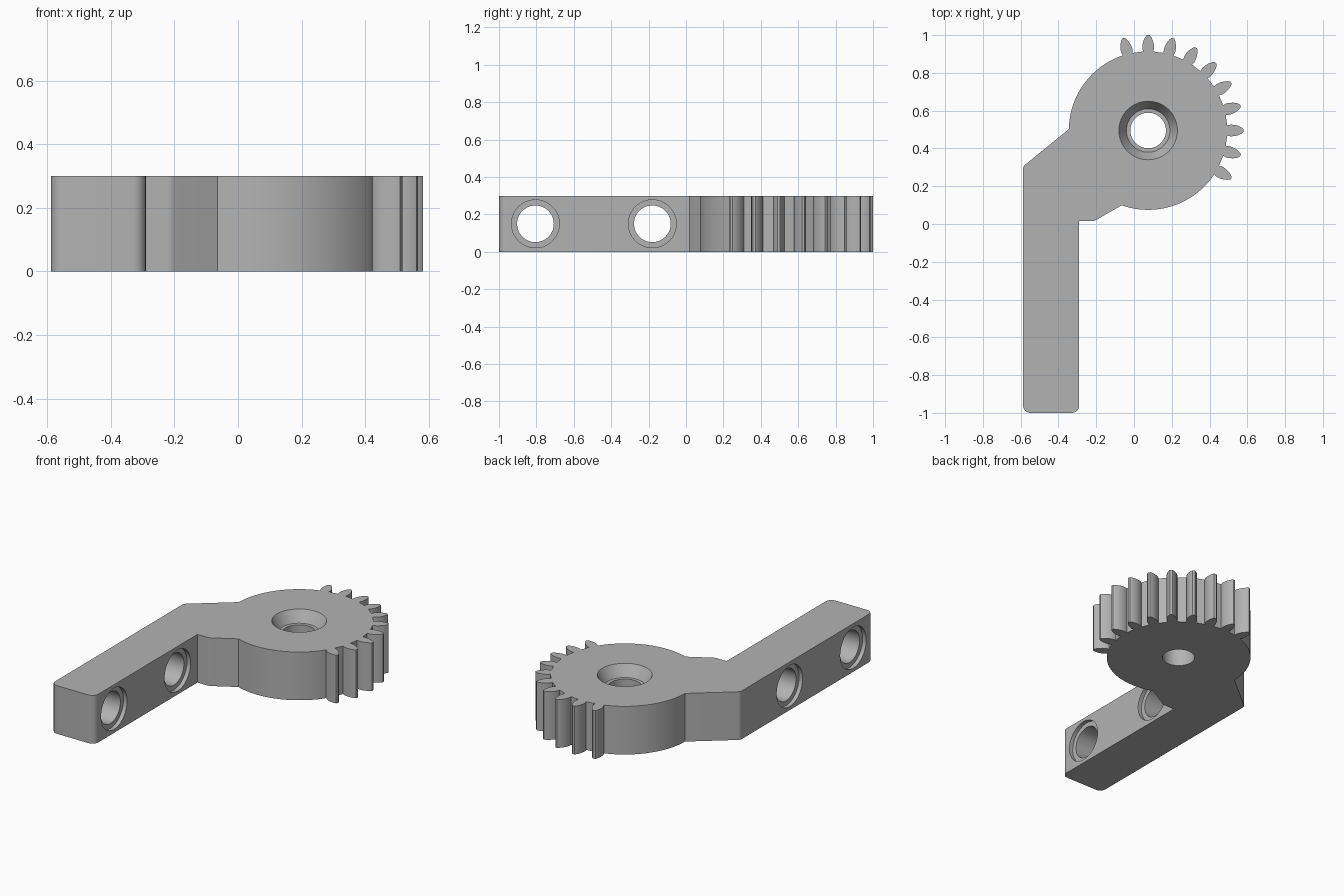
import bpy, bmesh, math
from mathutils import Vector, Matrix

cube = bpy.data.objects.get("Cube")
if cube:
    bpy.data.objects.remove(cube, do_unlink=True)

THICK = 0.3
HUB = Vector((0.075, 0.495))
HUB_R = 0.42

grey = bpy.data.materials.new("plain grey")
grey.use_nodes = True
grey.diffuse_color = (0.45, 0.45, 0.45, 1)
grey.node_tree.nodes["Principled BSDF"].inputs["Base Color"].default_value = grey.diffuse_color


def make_object(name, bm):
    bmesh.ops.recalc_face_normals(bm, faces=bm.faces)
    mesh = bpy.data.meshes.new(name)
    bm.to_mesh(mesh)
    bm.free()
    mesh.materials.append(grey)
    ob = bpy.data.objects.new(name, mesh)
    bpy.context.collection.objects.link(ob)
    return ob


def arc(center, r, a0, a1, n):
    """Points along an arc, angles in degrees."""
    angles = [math.radians(a0 + (a1 - a0) * i / n) for i in range(n + 1)]
    return [center + r * Vector((math.cos(a), math.sin(a))) for a in angles]


def tooth(angle):
    """Rounded gear tooth pointing along the given angle."""
    flank = [(0.418, 0.027), (0.435, 0.031), (0.455, 0.030),
             (0.475, 0.025), (0.495, 0.016), (0.506, 0.007)]
    pts = [(r, -w) for r, w in flank] + [(r, w) for r, w in reversed(flank)]
    turn = Matrix.Rotation(math.radians(angle), 2)
    return [HUB + turn @ Vector(p) for p in pts]


def lathe(name, profile, matrix, n=64):
    """Closed solid of revolution about local z from (radius, height) pairs."""
    bm = bmesh.new()
    rings = [[bm.verts.new((p.x, p.y, h)) for p in arc(Vector((0, 0)), r, 0, 360, n)[:-1]]
             for r, h in profile]
    for a, b in zip(rings, rings[1:]):
        for i in range(n):
            j = (i + 1) % n
            bm.faces.new((a[i], a[j], b[j], b[i]))
    bm.faces.new(rings[0])
    bm.faces.new(rings[-1])
    bm.transform(matrix)
    return make_object(name, bm)


# Outline: hub arc, toothed sector, hub arc, then the arm
outline = arc(HUB, HUB_R, 250.5, 325, 28)
for angle in range(-30, 106, 15):
    outline += tooth(angle)
    if angle < 105:
        outline += arc(HUB, 0.418, angle + 6, angle + 9, 2)
outline += arc(HUB, HUB_R, 110, 179, 28)
outline += arc(Vector((-0.558, 0.29)), 0.03, 129, 180, 5)
outline += arc(Vector((-0.548, -0.96)), 0.04, 180, 270, 8)
outline += arc(Vector((-0.33, -0.96)), 0.04, 270, 360, 8)
outline += [Vector((-0.29, 0.015))]
outline += arc(Vector((-0.222, 0.055)), 0.04, 270, 300, 4)

bm = bmesh.new()
base = bm.faces.new([bm.verts.new((p.x, p.y, 0)) for p in outline])
top = bmesh.ops.extrude_face_region(bm, geom=[base])
bmesh.ops.translate(bm, vec=(0, 0, THICK),
                    verts=[v for v in top["geom"] if isinstance(v, bmesh.types.BMVert)])
body = make_object("gear_arm", bm)

# Countersunk pivot hole and two counterbored holes across the arm
cutters = [lathe("pivot_hole",
                 [(0.094, -0.1), (0.094, 0.23), (0.115, 0.23), (0.155, THICK), (0.155, 0.4)],
                 Matrix.Translation((HUB.x, HUB.y, 0)))]
half, step = 0.149, 0.025
for y in (-0.805, -0.18):
    place = Matrix.Translation((-0.439, y, THICK / 2)) @ Matrix.Rotation(math.pi / 2, 4, 'Y')
    cutters.append(lathe("arm_hole",
                         [(0.128, -0.3), (0.128, step - half), (0.098, step - half),
                          (0.098, half - step), (0.128, half - step), (0.128, 0.3)], place))

bpy.ops.object.select_all(action='DESELECT')
body.select_set(True)
bpy.context.view_layer.objects.active = body
for cutter in cutters:
    cutter.hide_render = True
    mod = body.modifiers.new(cutter.name, 'BOOLEAN')
    mod.operation = 'DIFFERENCE'
    mod.solver = 'EXACT'
    mod.object = cutter
    bpy.ops.object.modifier_apply(modifier=mod.name)
    bpy.data.objects.remove(cutter, do_unlink=True)

bpy.ops.object.shade_smooth_by_angle(angle=math.radians(30))
